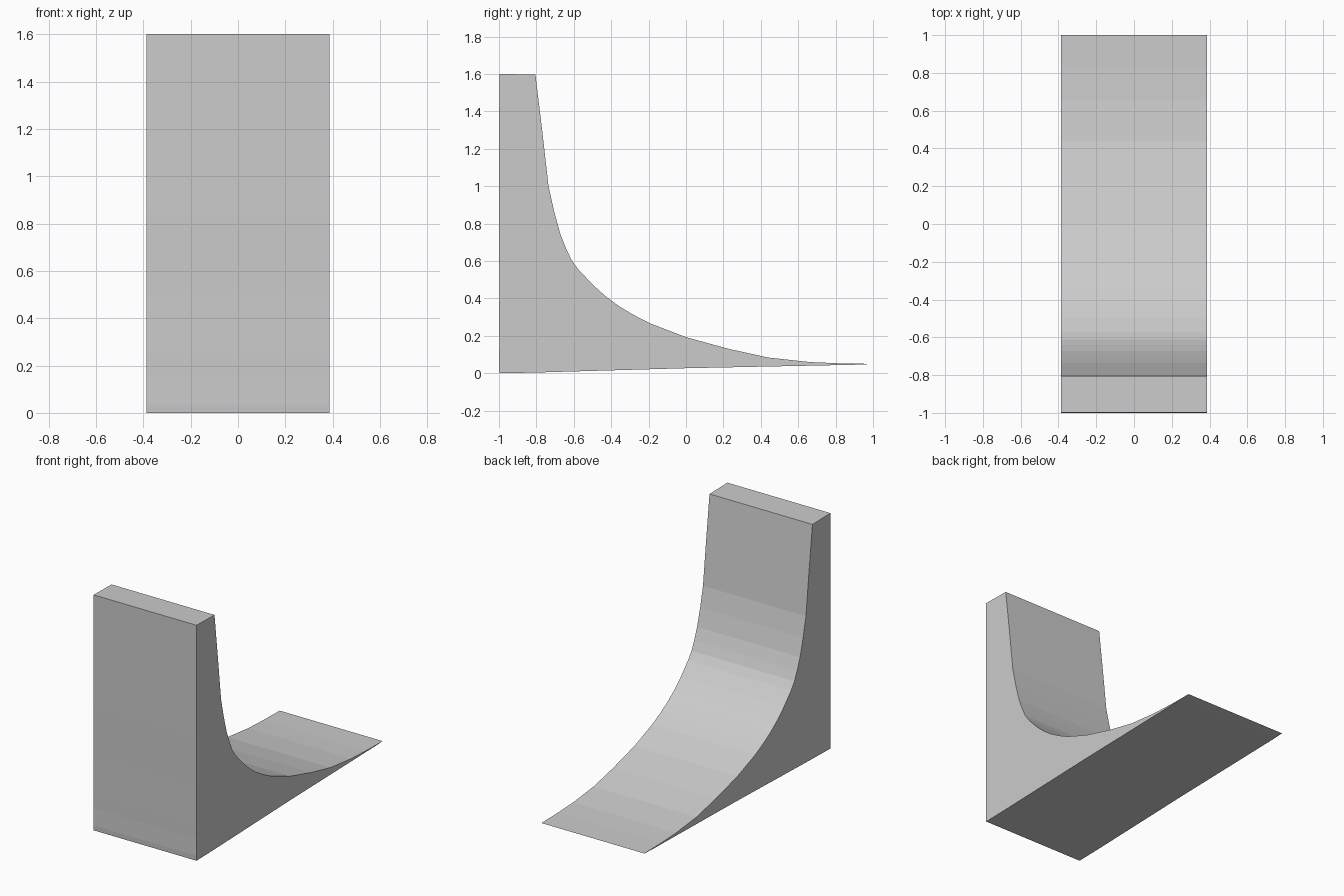
import bpy
import bmesh

if "Cube" in bpy.data.objects:
    bpy.data.objects.remove(bpy.data.objects["Cube"])

HALF_WIDTH = 0.387

# Side outline (y, z): flat top, concave ramp down to the thin lip
ramp = [(-0.998, 1.6), (-0.805, 1.597), (-0.768, 1.29), (-0.735, 1.0),
        (-0.705, 0.865), (-0.672, 0.745), (-0.64, 0.665), (-0.612, 0.605),
        (-0.575, 0.555), (-0.5, 0.475), (-0.43, 0.412), (-0.36, 0.36),
        (-0.28, 0.312), (-0.19, 0.266), (0.0, 0.193), (0.23, 0.13),
        (0.44, 0.084), (0.66, 0.06), (0.82, 0.053), (1.0, 0.05)]
# Underside, rising gently towards the lip, then the slightly uneven front
underside = [(0.93, 0.046), (0.0, 0.027), (-0.8, 0.004), (-0.998, 0.0)]
front = [(-1.0, 0.035), (-0.998, 0.15), (-0.999, 0.25), (-0.998, 0.5), (-1.0, 0.85)]

grey = bpy.data.materials.new("plain grey")
grey.diffuse_color = (0.6, 0.6, 0.6, 1.0)
grey.use_nodes = True
grey.node_tree.nodes["Principled BSDF"].inputs["Base Color"].default_value = grey.diffuse_color

# Curved ramp block: outline extruded across the width
bm = bmesh.new()
outline = [bm.verts.new((-HALF_WIDTH, y, z)) for y, z in ramp + underside + front]
side = bm.faces.new(outline)
extruded = bmesh.ops.extrude_face_region(bm, geom=[side], use_keep_orig=True)
moved = [v for v in extruded["geom"] if isinstance(v, bmesh.types.BMVert)]
bmesh.ops.translate(bm, verts=moved, vec=(2 * HALF_WIDTH, 0, 0))
bmesh.ops.recalc_face_normals(bm, faces=bm.faces)

mesh = bpy.data.meshes.new("curved_ramp")
bm.to_mesh(mesh)
bm.free()
mesh.materials.append(grey)
block = bpy.data.objects.new("curved_ramp", mesh)
bpy.context.collection.objects.link(block)
